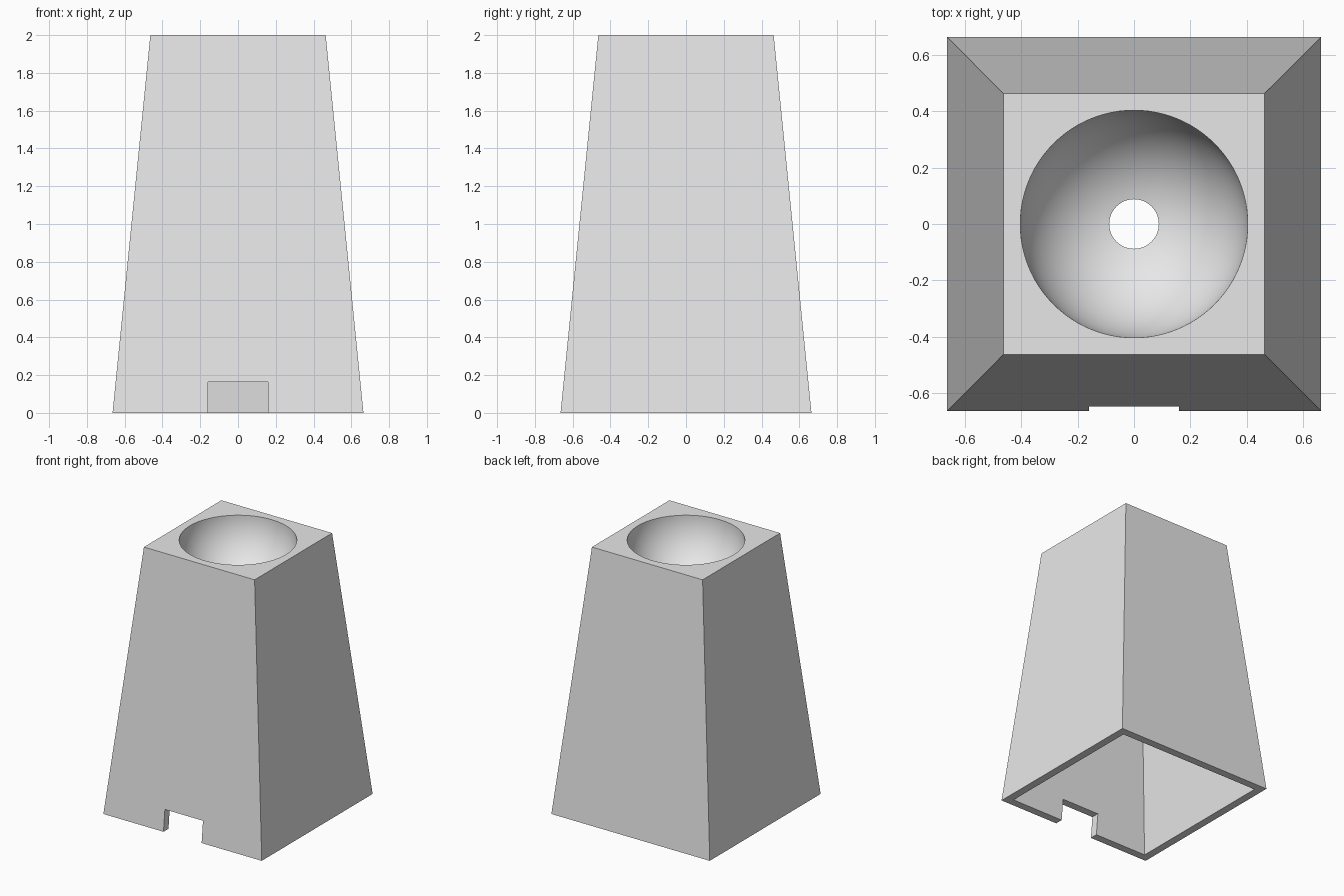
import bpy, bmesh, math

cube = bpy.data.objects.get("Cube")
if cube:
    bpy.data.objects.remove(cube, do_unlink=True)

HEIGHT, BASE, TOP, WALL = 2.0, 0.664, 0.464, 0.06
BOWL_R, HOLE_R = 0.404, 0.088
CEILING = HEIGHT - BOWL_R - WALL

grey = bpy.data.materials.new("light grey")
grey.use_nodes = True
colour = (0.8, 0.8, 0.8, 1.0)
grey.diffuse_color = colour
grey.node_tree.nodes["Principled BSDF"].inputs["Base Color"].default_value = colour


def half_width(z):
    """Outer half width of the tapered body at height z."""
    return BASE + (TOP - BASE) * z / HEIGHT


def loft(name, rings):
    """Closed solid skinned through rings of points, capped at both ends."""
    bm = bmesh.new()
    loops = [[bm.verts.new(p) for p in ring] for ring in rings]
    n = len(loops[0])
    for low, high in zip(loops, loops[1:]):
        for i in range(n):
            j = (i + 1) % n
            bm.faces.new((low[i], low[j], high[j], high[i]))
    bm.faces.new(loops[0][::-1])
    bm.faces.new(loops[-1])
    bmesh.ops.recalc_face_normals(bm, faces=bm.faces)
    mesh = bpy.data.meshes.new(name)
    bm.to_mesh(mesh)
    bm.free()
    mesh.materials.append(grey)
    obj = bpy.data.objects.new(name, mesh)
    bpy.context.collection.objects.link(obj)
    return obj


def rect(x, y0, y1, z):
    return [(-x, y0, z), (x, y0, z), (x, y1, z), (-x, y1, z)]


def square(h, z):
    return rect(h, -h, h, z)


def circle(r, z, n=96):
    return [(r * math.cos(2 * math.pi * i / n), r * math.sin(2 * math.pi * i / n), z)
            for i in range(n)]


# Tapered outer body
body = loft("tapered_stand", [square(BASE, 0), square(TOP, HEIGHT)])

# Hollow underside, open at the bottom, parallel to the outer walls
cavity = loft("cavity_cutter", [square(half_width(z) - WALL, z) for z in (-0.1, CEILING)])

# Hemispherical bowl with a drain hole, as one turned cutter
start = math.asin(HOLE_R / BOWL_R)
steps = 28
profile = [(HOLE_R, CEILING - 0.2)]
for k in range(steps + 1):
    a = start + (math.pi / 2 - start) * k / steps
    profile.append((BOWL_R * math.sin(a), HEIGHT - BOWL_R * math.cos(a)))
profile.append((BOWL_R, HEIGHT + 0.1))
bowl = loft("bowl_cutter", [circle(r, z) for r, z in profile])

# Cable notch at the foot of the front wall
notch = loft("notch_cutter", [rect(0.16, -0.8, -0.45, z) for z in (-0.1, 0.163)])

# Cut everything out of the body
bpy.ops.object.select_all(action='DESELECT')
bpy.context.view_layer.objects.active = body
body.select_set(True)
for cutter in (cavity, bowl, notch):
    cutter.hide_render = True
    mod = body.modifiers.new(cutter.name, 'BOOLEAN')
    mod.operation = 'DIFFERENCE'
    mod.solver = 'EXACT'
    mod.object = cutter
    bpy.ops.object.modifier_apply(modifier=mod.name)
    bpy.data.objects.remove(cutter, do_unlink=True)

bpy.ops.object.shade_smooth_by_angle(angle=math.radians(30))
